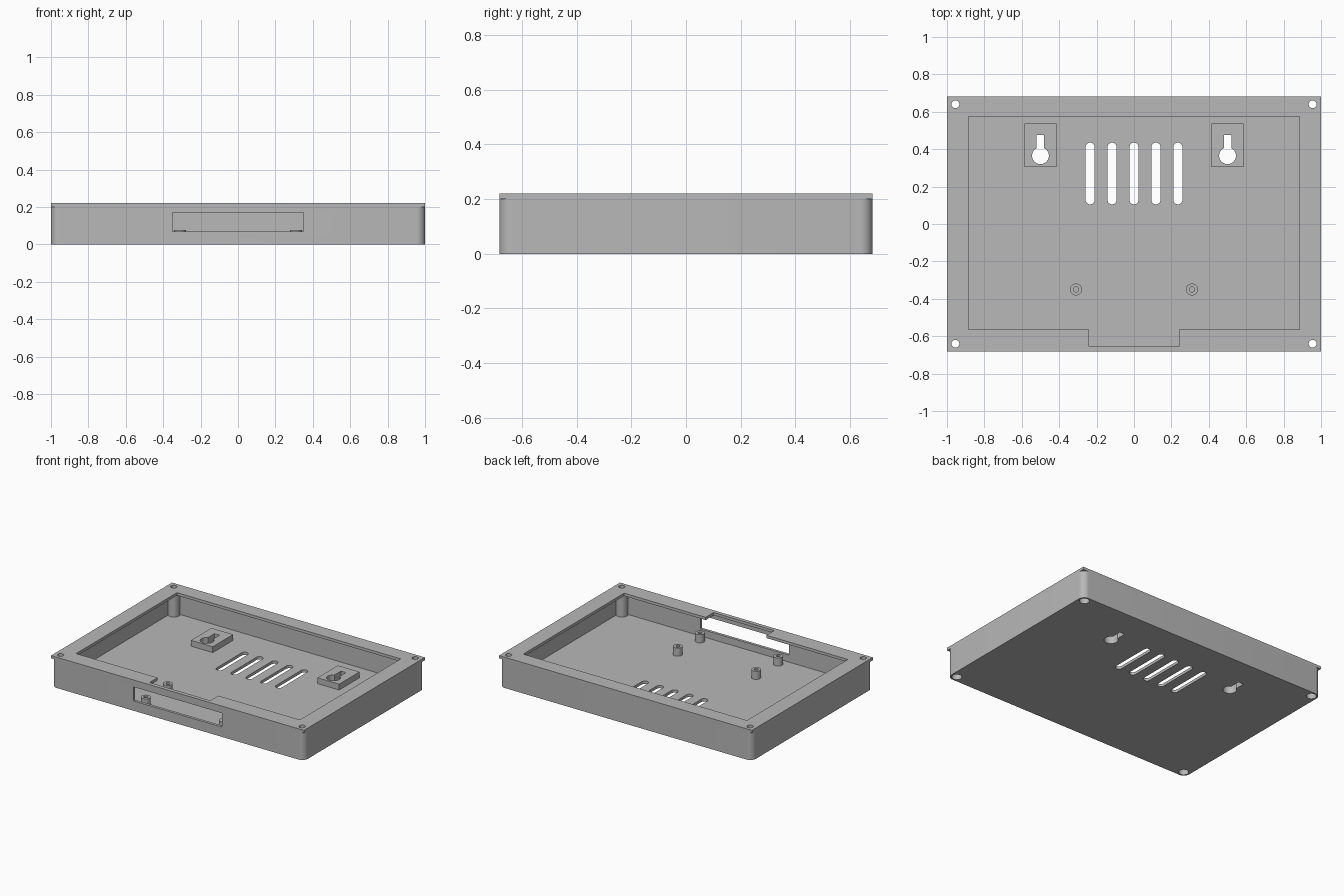
import bpy, bmesh
from math import sin, cos, asin, pi, radians

cube = bpy.data.objects.get("Cube")
if cube:
    bpy.data.objects.remove(cube, do_unlink=True)

W, D, H = 1.0, 0.683, 0.22          # half width, half depth, height
FLOOR, RIM, WALL = 0.02, 0.2, 0.02  # floor top, rim underside, wall thickness
POST_X, POST_Y = 0.955, 0.64

plastic = bpy.data.materials.new("grey plastic")
plastic.use_nodes = True
grey = (0.48, 0.48, 0.48, 1)
plastic.diffuse_color = grey
plastic.node_tree.nodes["Principled BSDF"].inputs["Base Color"].default_value = grey


# Outline helpers
def arc(cx, cy, r, a0, a1, n):
    return [(cx + r * cos(a0 + (a1 - a0) * i / n),
             cy + r * sin(a0 + (a1 - a0) * i / n)) for i in range(n + 1)]


def circle(cx, cy, r, n=32):
    return arc(cx, cy, r, 0, 2 * pi, n)[:-1]


def rect(x0, x1, y0, y1):
    return [(x0, y0), (x1, y0), (x1, y1), (x0, y1)]


def rounded_rect(w, d, r):
    corners = [(1, 1), (-1, 1), (-1, -1), (1, -1)]
    pts = []
    for i, (sx, sy) in enumerate(corners):
        pts += arc(sx * (w - r), sy * (d - r), r, i * pi / 2, (i + 1) * pi / 2, 10)
    return pts


def slot(cx, y0, y1, r):
    return arc(cx, y1 - r, r, 0, pi, 12) + arc(cx, y0 + r, r, pi, 2 * pi, 12)


def keyhole(cx, cy, r, half, top):
    a = asin(half / r)
    return (arc(cx, cy, r, pi / 2 + a, 2.5 * pi - a, 32)
            + [(cx + half, top), (cx - half, top)])


# Solid helpers
def prism(name, outline, z0, z1):
    bm = bmesh.new()
    base = bm.faces.new([bm.verts.new((x, y, z0)) for x, y in outline])
    out = bmesh.ops.extrude_face_region(bm, geom=[base])
    top = [v for v in out["geom"] if isinstance(v, bmesh.types.BMVert)]
    bmesh.ops.translate(bm, verts=top, vec=(0, 0, z1 - z0))
    bmesh.ops.recalc_face_normals(bm, faces=bm.faces)
    mesh = bpy.data.meshes.new(name)
    bm.to_mesh(mesh)
    bm.free()
    mesh.materials.append(plastic)
    obj = bpy.data.objects.new(name, mesh)
    bpy.context.collection.objects.link(obj)
    return obj


def cut(obj, outline, z0, z1):
    cutter = prism("cutter", outline, z0, z1)
    cutter.hide_render = True
    mod = obj.modifiers.new("cut", "BOOLEAN")
    mod.operation, mod.solver, mod.object = "DIFFERENCE", "EXACT", cutter
    bpy.context.view_layer.update()
    result = bpy.data.meshes.new_from_object(
        obj.evaluated_get(bpy.context.evaluated_depsgraph_get()))
    obj.modifiers.clear()
    obj.data = result
    bpy.data.objects.remove(cutter, do_unlink=True)


corners = [(sx * POST_X, sy * POST_Y) for sx in (-1, 1) for sy in (-1, 1)]
parts = []

# Tray with hollow, front port, vents, hanging holes and screw recesses
tray = prism("tray", rounded_rect(W, D, 0.045), 0, RIM)
parts.append(tray)
cut(tray, rect(WALL - W, W - WALL, WALL - D, D - WALL), FLOOR, H + 0.1)
cut(tray, rect(-0.35, 0.35, -D - 0.1, -D + 0.05), 0.07, 0.17)
for i in range(-2, 3):
    cut(tray, slot(i * 0.1175, 0.105, 0.435, 0.024), -0.1, 0.1)
for x, y in corners:
    cut(tray, circle(x, y, 0.033), -0.1, 0.08)

# Corner screw posts
for x, y in corners:
    post = prism("corner_post", circle(x, y, 0.04), FLOOR, RIM)
    cut(post, circle(x, y, 0.033), -0.1, 0.08)
    cut(post, circle(x, y, 0.021), 0.05, 0.3)
    parts.append(post)
    # clear the post bore through the wall corner
    cut(tray, circle(x, y, 0.021), 0.05, 0.3)

# Square-cornered rim with window and front notch
rim = prism("rim", rect(-W, W, -D, D), RIM, H)
window = [(-0.885, 0.575), (-0.885, -0.565), (-0.24, -0.565), (-0.24, -0.655),
          (0.24, -0.655), (0.24, -0.565), (0.885, -0.565), (0.885, 0.575)]
cut(rim, window, 0.1, 0.3)
for x, y in corners:
    cut(rim, circle(x, y, 0.021), 0.1, 0.3)
parts.append(rim)

# Hanging pads with keyholes
for x in (-0.5, 0.5):
    pad = prism("hanging_pad", rect(x - 0.086, x + 0.086, 0.306, 0.536), FLOOR, 0.062)
    hole = keyhole(x, 0.365, 0.045, 0.02, 0.477)
    cut(pad, hole, -0.1, 0.2)
    cut(tray, hole, -0.1, 0.1)
    parts.append(pad)

# Board standoffs with blind holes
for x in (-0.31, 0.31):
    for y in (-0.6, -0.35):
        standoff = prism("standoff", circle(x, y, 0.032, 24), FLOOR, 0.078)
        cut(standoff, circle(x, y, 0.014, 12), 0.03, 0.2)
        parts.append(standoff)

# Smooth the round walls, keep the edges sharp
bpy.ops.object.select_all(action="DESELECT")
for obj in parts:
    obj.select_set(True)
bpy.context.view_layer.objects.active = tray
bpy.ops.object.shade_smooth_by_angle(angle=radians(32))
